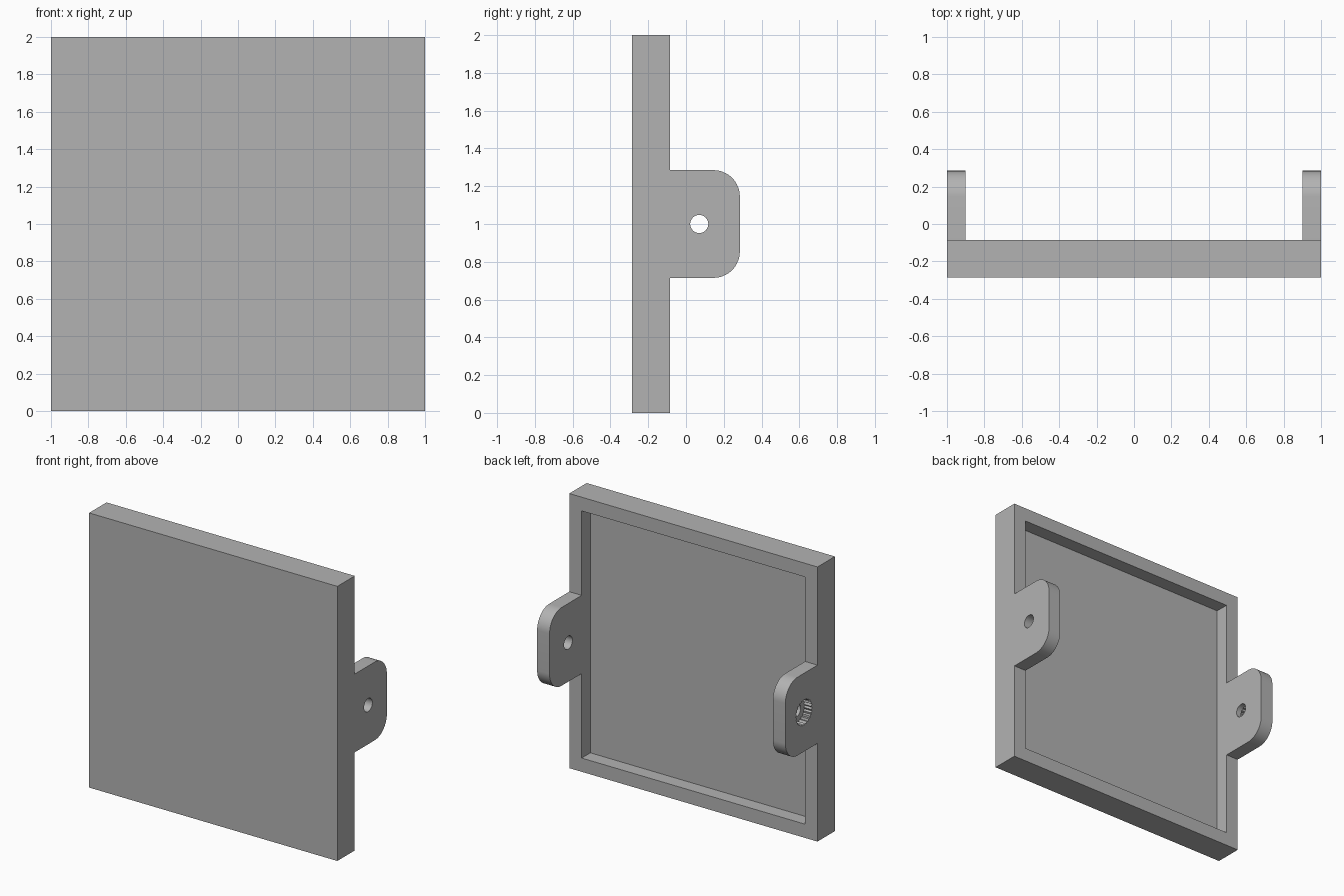
import bpy, bmesh, math
from mathutils import Matrix

if "Cube" in bpy.data.objects:
    bpy.data.objects.remove(bpy.data.objects["Cube"])

# Single plain grey
grey = bpy.data.materials.new("plain_grey")
grey.use_nodes = True
colour = (0.45, 0.45, 0.45, 1)
grey.diffuse_color = colour
grey.node_tree.nodes["Principled BSDF"].inputs["Base Color"].default_value = colour

FRONT, BACK = -0.285, -0.085    # panel depth range
WALL = 0.1                      # rim and lug thickness
HOLE_Y, HOLE_Z = 0.07, 1.0


def make_object(name, bm):
    bmesh.ops.recalc_face_normals(bm, faces=bm.faces)
    mesh = bpy.data.meshes.new(name)
    bm.to_mesh(mesh)
    bm.free()
    mesh.materials.append(grey)
    obj = bpy.data.objects.new(name, mesh)
    bpy.context.collection.objects.link(obj)
    return obj


def prism(name, outline, x0, x1):
    """Extrude a (y, z) outline along x."""
    bm = bmesh.new()
    face = bm.faces.new([bm.verts.new((x0, y, z)) for y, z in outline])
    out = bmesh.ops.extrude_face_region(bm, geom=[face])
    verts = [v for v in out["geom"] if isinstance(v, bmesh.types.BMVert)]
    bmesh.ops.translate(bm, verts=verts, vec=(x1 - x0, 0, 0))
    return make_object(name, bm)


def arc(cy, cz, radii, start, end, steps):
    """Points on an arc; alternating radii give a toothed ring."""
    pts = []
    for i in range(steps):
        a = start + (end - start) * i / steps
        r = radii[i % len(radii)]
        pts.append((cy + r * math.cos(a), cz + r * math.sin(a)))
    return pts


def select_only(obj):
    bpy.ops.object.select_all(action='DESELECT')
    obj.select_set(True)
    bpy.context.view_layer.objects.active = obj


def cut(obj, cutter):
    cutter.hide_render = True
    mod = obj.modifiers.new("cut", 'BOOLEAN')
    mod.operation = 'DIFFERENCE'
    mod.solver = 'EXACT'
    mod.object = cutter
    select_only(obj)
    bpy.ops.object.modifier_apply(modifier=mod.name)
    bpy.data.objects.remove(cutter)


# Square panel with a shallow recess in the back
bm = bmesh.new()
place = Matrix.Translation((0, (FRONT + BACK) / 2, 1)) @ Matrix.Diagonal((2, BACK - FRONT, 2, 1))
bmesh.ops.create_cube(bm, size=1, matrix=place)
bm.normal_update()
back = max(bm.faces, key=lambda f: f.calc_center_median().y)
bmesh.ops.inset_region(bm, faces=[back], thickness=WALL, use_even_offset=True)
inner = bmesh.ops.extrude_face_region(bm, geom=[back])
moved = [v for v in inner["geom"] if isinstance(v, bmesh.types.BMVert)]
bmesh.ops.translate(bm, verts=moved, vec=(0, -0.1, 0))
if back.is_valid:
    bmesh.ops.delete(bm, geom=[back], context='FACES_ONLY')
make_object("panel", bm)

# Rounded mounting lugs, flush with the panel sides
R, TIP, HALF = 0.14, 0.285, 0.285
quarter = math.pi / 2
outline = [(BACK, HOLE_Z - HALF)]
outline += arc(TIP - R, HOLE_Z - HALF + R, [R], -quarter, 0, 16) + [(TIP, HOLE_Z - HALF + R)]
outline += arc(TIP - R, HOLE_Z + HALF - R, [R], 0, quarter, 16) + [(TIP - R, HOLE_Z + HALF)]
outline += [(BACK, HOLE_Z + HALF)]
hole = arc(HOLE_Y, HOLE_Z, [0.048], 0, math.tau, 32)
socket = arc(HOLE_Y, HOLE_Z, [0.095, 0.085], 0, math.tau, 48)

for name, x0 in (("left_lug", 1 - WALL), ("right_lug", -1)):
    lug = prism(name, outline, x0, x0 + WALL)
    cut(lug, prism("hole_cutter", hole, x0 - 0.1, x0 + WALL + 0.1))
    # Toothed socket on the outside of one lug
    if x0 < 0:
        cut(lug, prism("socket_cutter", socket, x0 - 0.1, x0 + 0.06))
    select_only(lug)
    bpy.ops.object.shade_smooth_by_angle(angle=math.radians(25))
